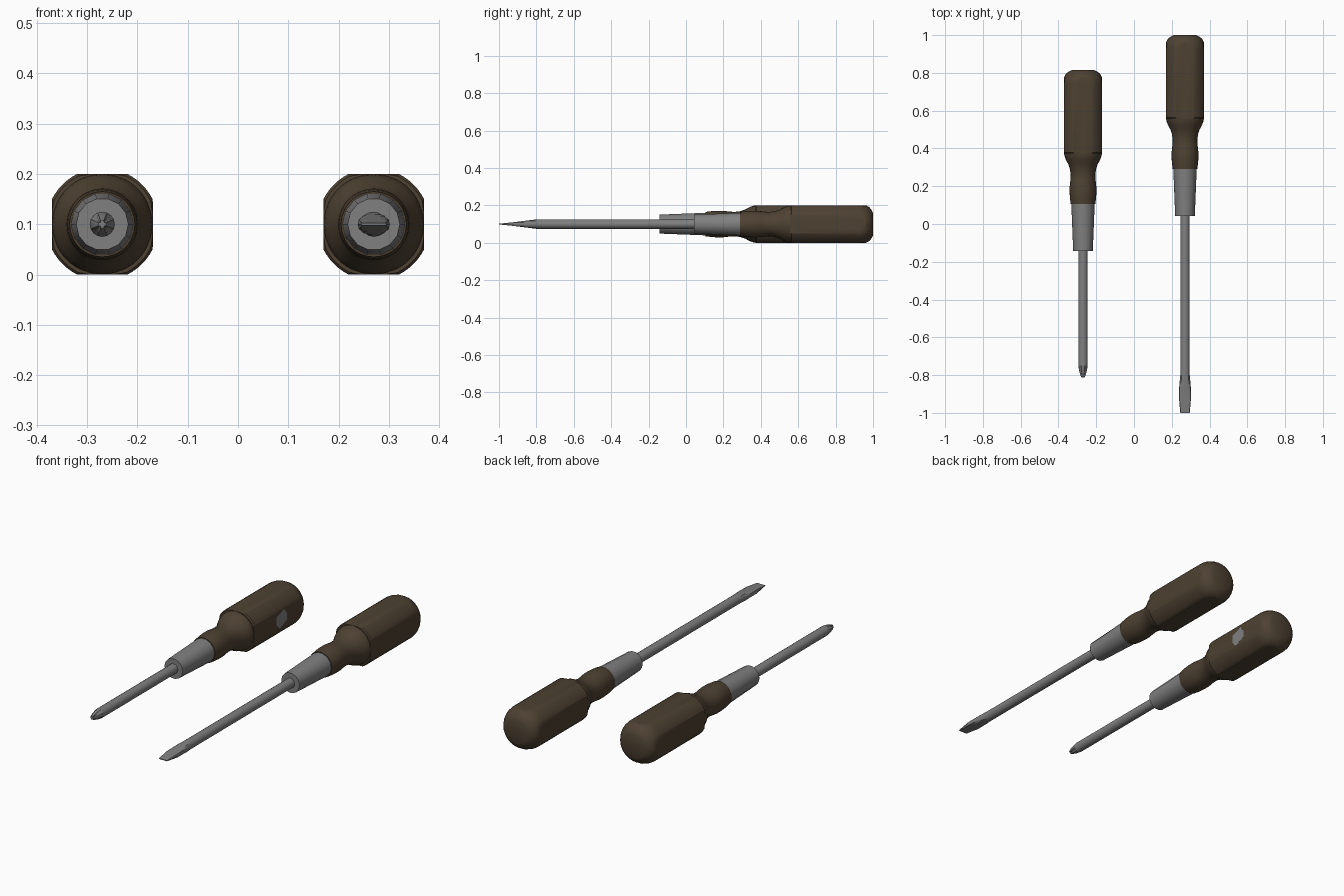
import bpy, bmesh
from math import cos, sin, radians, pi

if "Cube" in bpy.data.objects:
    bpy.data.objects.remove(bpy.data.objects["Cube"])

Z = 0.1          # height of both tool axes


def material(name, rgb):
    m = bpy.data.materials.new(name)
    m.diffuse_color = (*rgb, 1)
    m.use_nodes = True
    m.node_tree.nodes["Principled BSDF"].inputs["Base Color"].default_value = m.diffuse_color
    return m


BROWN = material("dark brown handle", (0.075, 0.053, 0.032))
GREY = material("steel grey", (0.215, 0.215, 0.215))


def finish(name, bm, mat, angle=28):
    bmesh.ops.recalc_face_normals(bm, faces=bm.faces)
    me = bpy.data.meshes.new(name)
    bm.to_mesh(me)
    bm.free()
    me.materials.append(mat)
    for p in me.polygons:
        p.use_smooth = True
    me.set_sharp_from_angle(angle=radians(angle))
    ob = bpy.data.objects.new(name, me)
    bpy.context.collection.objects.link(ob)
    return ob


def loft(name, x, sections, mat, angle=28):
    """Skin a list of (y, [(x, z), ...]) rings and cap both ends."""
    bm = bmesh.new()
    rings = [[bm.verts.new((x + a, y, Z + b)) for a, b in pts] for y, pts in sections]
    n = len(rings[0])
    for r, s in zip(rings, rings[1:]):
        for i in range(n):
            j = (i + 1) % n
            bm.faces.new((r[i], r[j], s[j], s[i]))
    bm.faces.new(rings[0])
    bm.faces.new(rings[-1])
    return finish(name, bm, mat, angle)


def circle(r, n=16):
    return [(r * cos(2 * pi * i / n), r * sin(2 * pi * i / n)) for i in range(n)]


# Handle cross-section: a circle cut by four flats
QUAD = [-26.6, -13.3, 0, 13.3, 26.6, 32.7, 38.9, 45, 51.1, 57.3]
ANGLES = [radians(a + 90 * q) for q in range(4) for a in QUAD]


def handle_ring(r, flat=0.1):
    pts = []
    for a in ANGLES:
        k = min(r, flat / max(abs(cos(a)), abs(sin(a))))
        pts.append((k * cos(a), k * sin(a)))
    return pts


# (distance from the butt end, radius)
GRIP = [(0, 0.06), (0.008, 0.076), (0.02, 0.091), (0.037, 0.102), (0.055, 0.109),
        (0.075, 0.1118), (0.437, 0.1118), (0.443, 0.107)]
NECK = [(0.441, 0.1), (0.455, 0.098), (0.475, 0.091), (0.5, 0.077), (0.525, 0.069),
        (0.555, 0.065), (0.585, 0.067), (0.62, 0.071), (0.65, 0.071), (0.68, 0.069),
        (0.71, 0.065)]


def tool_body(side, x, top, shaft_end):
    loft(side + "_grip", x, [(top - d, handle_ring(r)) for d, r in GRIP], BROWN)
    loft(side + "_neck", x, [(top - d, handle_ring(r)) for d, r in NECK], BROWN)
    loft(side + "_ferrule", x, [(top - 0.705, circle(0.062, 14)),
                                (top - 0.957, circle(0.052, 14))], GREY)
    loft(side + "_shaft", x, [(top - 0.94, circle(0.025)),
                              (shaft_end, circle(0.025))], GREY)


tool_body("right", 0.27, 1.0, -0.8)
tool_body("left", -0.27, 0.815, -0.75)


# Flat blade: flares sideways while thinning to an edge
def blade_ring(half_width, thick):
    return [(half_width * cos(2 * pi * i / 16),
             max(-thick, min(thick, 0.025 * sin(2 * pi * i / 16)))) for i in range(16)]


loft("flat_blade", 0.27, [(-0.8, blade_ring(0.025, 0.025)), (-0.84, blade_ring(0.029, 0.020)),
                          (-0.88, blade_ring(0.032, 0.015)), (-0.92, blade_ring(0.032, 0.010)),
                          (-1.0, blade_ring(0.025, 0.002))], GREY)


# Cross tip: four grooves cut on the diagonals
def cross_ring(r, groove):
    return [(r * k * cos(2 * pi * i / 16), r * k * sin(2 * pi * i / 16))
            for i in range(16) for k in [groove if i % 4 == 2 else 1]]


loft("cross_tip", -0.27, [(-0.75, cross_ring(0.025, 1)), (-0.775, cross_ring(0.021, 0.75)),
                          (-0.797, cross_ring(0.015, 0.6)), (-0.812, cross_ring(0.008, 0.6))], GREY)

# Small grey inlay on the inner flat of the left grip
bm = bmesh.new()
hexagon = [(0.022, 0.045), (0.042, 0.015), (0.042, -0.02),
           (-0.02, -0.045), (-0.042, -0.015), (-0.042, 0.025)]
face = bm.faces.new([bm.verts.new((-0.1695, 0.6 + a, Z + b)) for a, b in hexagon])
ext = bmesh.ops.extrude_face_region(bm, geom=[face])
bmesh.ops.translate(bm, vec=(-0.003, 0, 0),
                    verts=[v for v in ext["geom"] if isinstance(v, bmesh.types.BMVert)])
finish("grip_inlay", bm, GREY)
